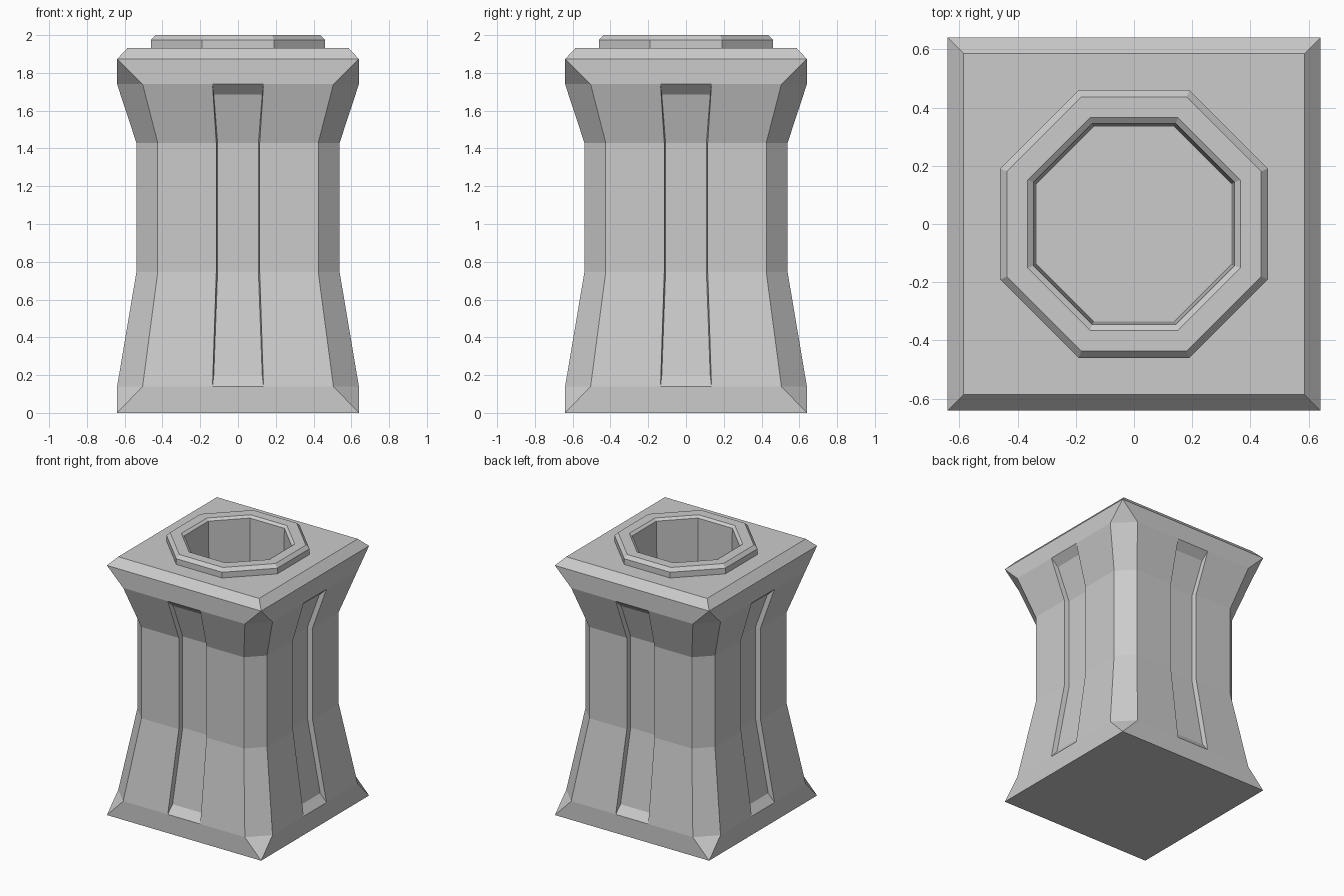
import bpy, bmesh
from math import pi, cos, sin
from mathutils import Matrix, Vector

if "Cube" in bpy.data.objects:
    bpy.data.objects.remove(bpy.data.objects["Cube"])


def finish(name, bm):
    me = bpy.data.meshes.new(name)
    bm.to_mesh(me)
    bm.free()
    ob = bpy.data.objects.new(name, me)
    bpy.context.collection.objects.link(ob)
    return ob


# Pedestal levels: z, half width, chamfer start, groove half width
LEVELS = [(0.14, 0.64, 0.505, 0.135), (0.745, 0.538, 0.425, 0.115),
          (1.43, 0.538, 0.425, 0.115), (1.74, 0.64, 0.505, 0.135)]
FLOOR_Z = [0.20, 0.745, 1.43, 1.685]
DEPTH, INSET = 0.037, 0.007
HALF, TOP_HALF, LIP_Z, TOP_Z = 0.64, 0.585, 1.873, 1.932
RING = 0.46
OCT = 2 ** 0.5 - 1


def width_at(z):
    for (z0, w0, *_), (z1, w1, *_) in zip(LEVELS, LEVELS[1:]):
        if z <= z1:
            return w0 + (w1 - w0) * (z - z0) / (z1 - z0)
    return LEVELS[-1][1]


bm = bmesh.new()
for side in range(4):
    rot = Matrix.Rotation(side * pi / 2, 3, 'Z')

    def face(*pts):
        bm.faces.new([bm.verts.new(rot @ Vector(p)) for p in pts])

    # Outer panel points and recessed groove floor points
    rim = [(g, -w, z) for z, w, c, g in LEVELS]
    edge = [(c, -w, z) for z, w, c, g in LEVELS]
    turn = [(w, -c, z) for z, w, c, g in LEVELS]
    floor = [(l[3] - INSET, -(width_at(z) - DEPTH), z) for l, z in zip(LEVELS, FLOOR_Z)]

    def mir(p):
        return (-p[0], p[1], p[2])

    for i in range(3):
        j = i + 1
        for f in (lambda p: p, mir):
            face(*map(f, (rim[i], edge[i], edge[j], rim[j])))
            face(*map(f, (floor[i], rim[i], rim[j], floor[j])))
        face(mir(floor[i]), floor[i], floor[j], mir(floor[j]))
        face(edge[i], turn[i], turn[j], edge[j])

    # Groove ledges, base and lip bands with corner points
    for k, z in ((0, 0.0), (3, LIP_Z)):
        face(mir(rim[k]), rim[k], floor[k], mir(floor[k]))
        corner = (HALF, -HALF, z)
        face(mir(corner), corner, edge[k], rim[k], mir(rim[k]), mir(edge[k]))
        face(corner, turn[k], edge[k])

    # Bevelled lip and flat top around the ring
    lip, top = (HALF, -HALF, LIP_Z), (TOP_HALF, -TOP_HALF, TOP_Z)
    face(mir(lip), lip, top, mir(top))
    o, d = (RING * OCT, -RING, TOP_Z), (RING, -RING * OCT, TOP_Z)
    face(mir(top), top, o, mir(o))
    face(top, d, o)

# Underside
bm.faces.new([bm.verts.new((x * HALF, y * HALF, 0))
              for x, y in ((-1, -1), (-1, 1), (1, 1), (1, -1))])
bmesh.ops.remove_doubles(bm, verts=bm.verts, dist=1e-4)
bmesh.ops.recalc_face_normals(bm, faces=bm.faces)
finish("pedestal_body", bm)

# Octagonal rim and socket: apothem, z, from outside to inside
PROFILE = [(RING, TOP_Z), (RING, 1.975), (0.437, 2.0), (0.365, 2.0),
           (0.345, 1.985), (0.335, 1.2)]
bm = bmesh.new()
rings = []
for a, z in PROFILE:
    r = a / cos(pi / 8)
    rings.append([bm.verts.new((r * cos(pi / 8 + k * pi / 4), r * sin(pi / 8 + k * pi / 4), z))
                  for k in range(8)])
for lo, hi in zip(rings, rings[1:]):
    for k in range(8):
        n = (k + 1) % 8
        bm.faces.new((lo[k], lo[n], hi[n], hi[k]))
bm.faces.new(rings[-1])
finish("octagonal_rim_socket", bm)
